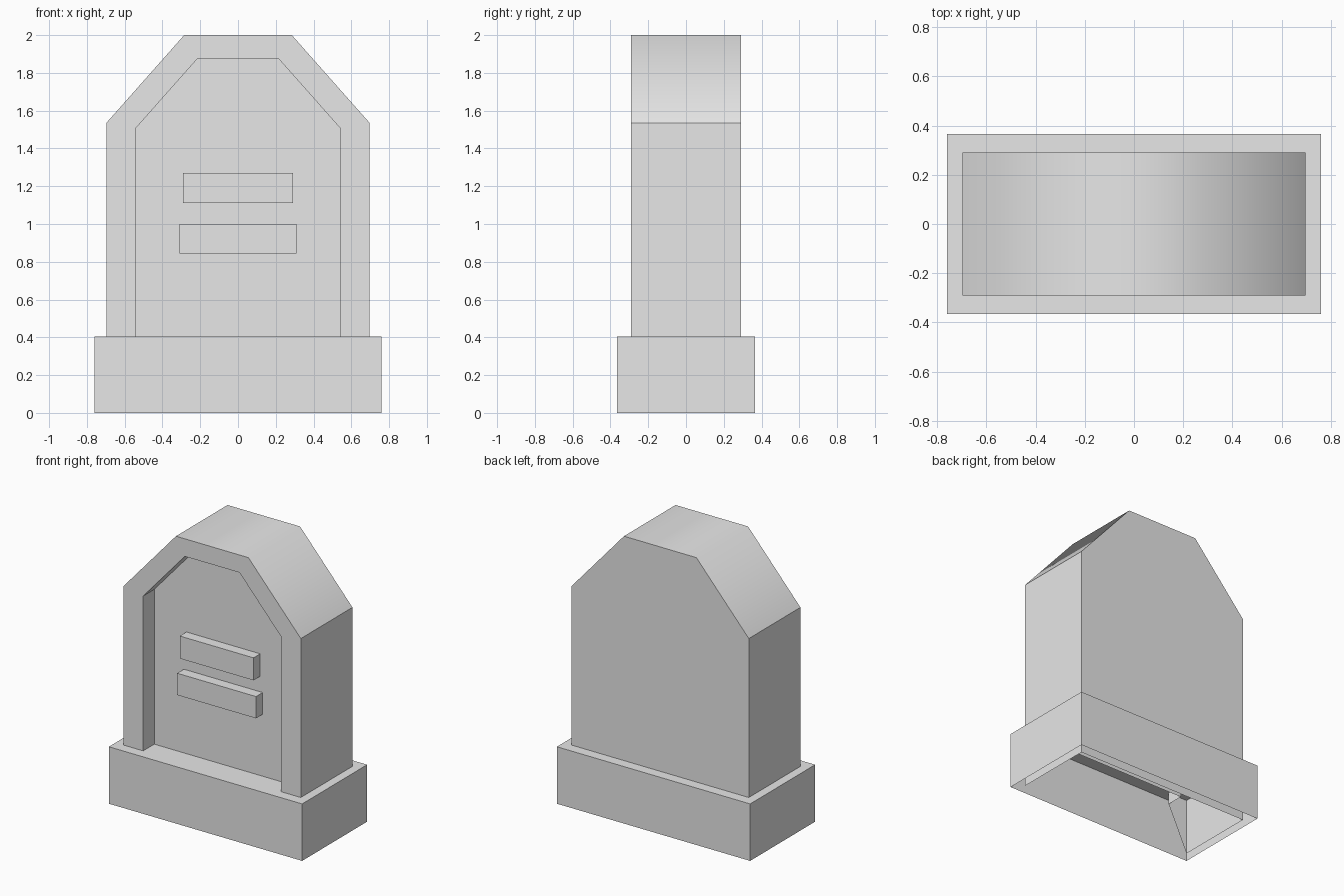
import bpy, bmesh

if "Cube" in bpy.data.objects:
    bpy.data.objects.remove(bpy.data.objects["Cube"], do_unlink=True)

COLOUR = (0.8, 0.8, 0.8, 1.0)
stone_grey = bpy.data.materials.new("stone_grey")
stone_grey.use_nodes = True
stone_grey.diffuse_color = COLOUR
stone_grey.node_tree.nodes["Principled BSDF"].inputs["Base Color"].default_value = COLOUR


def finish(name, bm):
    mesh = bpy.data.meshes.new(name)
    bm.to_mesh(mesh)
    bm.free()
    mesh.materials.append(stone_grey)
    obj = bpy.data.objects.new(name, mesh)
    bpy.context.collection.objects.link(obj)
    return obj


def box(name, half_x, y0, y1, z0, z1, open_direction):
    """Box without the face that points along open_direction."""
    bm = bmesh.new()
    bmesh.ops.create_cube(bm, size=1)
    for v in bm.verts:
        v.co = (v.co.x * 2 * half_x,
                y1 if v.co.y > 0 else y0,
                z1 if v.co.z > 0 else z0)
    bm.normal_update()
    hidden = [f for f in bm.faces
              if sum(a * b for a, b in zip(f.normal, open_direction)) > 0.9]
    bmesh.ops.delete(bm, geom=hidden, context="FACES_ONLY")
    return finish(name, bm)


def arch(half, foot, shoulder, top_half, top):
    """Angular arch outline, from the left foot over the top to the right foot."""
    side = [(-half, foot), (-half, shoulder), (-top_half, top)]
    return side + [(-x, z) for x, z in reversed(side)]


# Hollow plinth, open underneath
box("plinth", 0.76, -0.365, 0.365, 0.0, 0.405, (0, 0, -1))

# Headstone shell with a recessed front panel
FRONT, BACK, PANEL = -0.29, 0.29, -0.165
bm = bmesh.new()


def ring(outline, y):
    return [bm.verts.new((x, y, z)) for x, z in outline]


def bridge(a, b):
    return [bm.faces.new((a[i], a[i + 1], b[i + 1], b[i])) for i in range(len(a) - 1)]


outer = arch(0.697, 0.0, 1.535, 0.285, 2.0)
inner = arch(0.543, 0.32, 1.505, 0.215, 1.875)
outer_back, outer_front = ring(outer, BACK), ring(outer, FRONT)
inner_front, inner_back = ring(inner, FRONT), ring(inner, PANEL)
shell = bridge(outer_back, outer_front)
bridge(outer_front, inner_front)
bridge(inner_front, inner_back)
bm.faces.new(outer_back)
bm.faces.new(inner_back)
bmesh.ops.recalc_face_normals(bm, faces=bm.faces)
if bm.faces[0].normal.x > 0:  # left-hand wall must face outwards
    bmesh.ops.reverse_faces(bm, faces=bm.faces)

# Soften only the two ridges where the slopes meet the top
for f in shell[1:4]:
    f.smooth = True
for e in bm.edges:
    e.smooth = all(f in shell[1:4] for f in e.link_faces)
finish("headstone", bm)

# Raised inscription bars on the panel
for name, half, z0, z1 in (("upper_bar", 0.29, 1.11, 1.27), ("lower_bar", 0.31, 0.845, 1.0)):
    box(name, half, -0.24, PANEL, z0, z1, (0, 1, 0))
